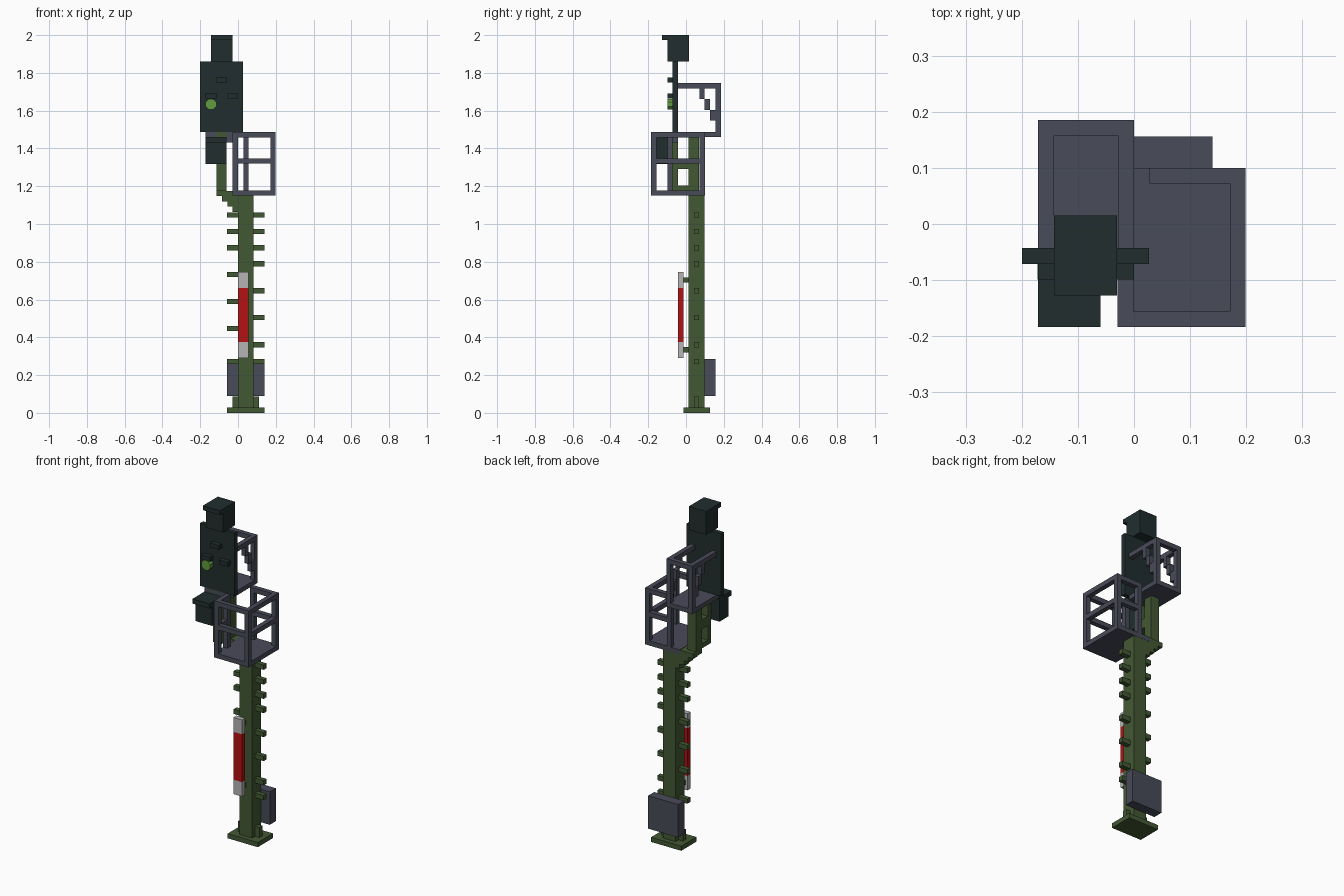
import bpy, bmesh, math


def material(name, rgb):
    m = bpy.data.materials.new(name)
    m.diffuse_color = (*rgb, 1)
    return m


GREEN = material("mast green", (0.055, 0.098, 0.034))
GREY = material("slate grey", (0.066, 0.070, 0.098))
DARK = material("dark green black", (0.015, 0.027, 0.027))
RED = material("red", (0.45, 0.006, 0.006))
WHITE = material("pale grey", (0.46, 0.46, 0.46))
LIME = material("lime green", (0.12, 0.33, 0.05))
T = 0.028  # thickness of bars and rungs


def build(name, mat, boxes):
    """One object from boxes given as (x0, x1, y0, y1, z0, z1)."""
    bm = bmesh.new()
    for x0, x1, y0, y1, z0, z1 in boxes:
        vs = bmesh.ops.create_cube(bm, size=1)["verts"]
        for v in vs:
            v.co.x = x1 if v.co.x > 0 else x0
            v.co.y = y1 if v.co.y > 0 else y0
            v.co.z = z1 if v.co.z > 0 else z0
    me = bpy.data.meshes.new(name)
    bm.to_mesh(me)
    bm.free()
    me.materials.append(mat)
    ob = bpy.data.objects.new(name, me)
    bpy.context.collection.objects.link(ob)
    return ob


# Base, mast and feet
build("base_plate", GREEN, [(-0.058, 0.14, -0.014, 0.128, 0, T)])
build("mast", GREEN, [(0, 0.083, 0.014, 0.099, T, 1.15)])
build("base_ribs", GREEN, [(-0.03, 0, 0.042, 0.07, T, 0.088),
                           (0.083, 0.112, 0.042, 0.07, T, 0.088)])
build("rear_cabinet", GREY, [(-0.058, 0.14, 0.099, 0.156, 0.09, 0.286)])

# Climbing rungs on both sides
left = [0.272, 0.447, 0.59, 0.733, 0.875, 0.96, 1.048]
right = [0.272, 0.36, 0.505, 0.647, 0.79, 0.875, 0.96, 1.048]
build("climbing_rungs", GREEN,
      [(-0.058, 0, 0.042, 0.07, z - T / 2, z + T / 2) for z in left] +
      [(0.083, 0.14, 0.042, 0.07, z - T / 2, z + T / 2) for z in right])

# Striped marker plate
build("marker_red", RED, [(0, 0.056, -0.043, -0.014, 0.376, 0.66)])
build("marker_ends", WHITE, [(0, 0.056, -0.043, -0.014, 0.29, 0.376),
                             (0, 0.056, -0.043, -0.014, 0.66, 0.746)])
build("marker_brackets", GREEN, [(0.014, 0.042, -0.014, 0.014, z, z + T)
                                 for z in (0.32, 0.69)])

# Stepped arm leading from the mast to the offset upper column
build("offset_arm", GREEN,
      [(-0.028 * (i + 1), 0, 0.014, 0.099, 1.064 + 0.028 * i, 1.092 + 0.028 * i)
       for i in range(3)] + [(-0.114, 0, 0.014, 0.099, 1.148, 1.176)])

# Upper column with windows between two legs
build("upper_column", GREEN,
      [(-0.114, -0.06, 0.014, 0.07, 1.176, 1.46),
       (-0.114, -0.06, -0.071, -0.043, 1.176, 1.487)] +
      [(-0.114, -0.06, -0.043, 0.014, z0, z1)
       for z0, z1 in ((1.176, 1.204), (1.29, 1.346))])

# Lower basket
X0, X1, Y0, Y1, Z0, Z1 = -0.029, 0.199, -0.184, 0.1, 1.15, 1.487
bars = []
for x, y in ((X0, Y0), (X1 - T, Y0), (X1 - T, Y1 - T), (X0, -0.099), (0.028, Y1 - T)):
    bars.append((x, x + T, y, y + T, Z0 + T, Z1 - T))
for z in (1.32, Z1 - T):
    bars += [(X0, X1, Y0, Y0 + T, z, z + T),
             (X1 - T, X1, Y0 + T, Y1 - T, z, z + T),
             (X0, X0 + T, Y0 + T, -0.071, z, z + T),
             (0.028, X1, Y1 - T, Y1, z, z + T)]
build("lower_basket_floor", GREY, [(X0, X1, Y0, Y1, Z0, Z0 + T)])
build("lower_basket_rails", GREY, bars)

# Upper basket with stair-stepped side braces
build("upper_basket_floor", GREY, [(-0.171, 0, -0.043, 0.185, 1.46, 1.487)])
bars = [(-0.171, 0, 0.157, 0.185, 1.718, 1.746)]
for x in (-0.171, -T):
    bars += [(x, x + T, 0.157, 0.185, 1.487, 1.718),
             (x, x + T, -0.043, 0.157, 1.718, 1.746)]
    bars += [(x, x + T, 0.071 + T * i, 0.099 + T * i, 1.661 - 0.057 * i, 1.718 - 0.057 * i)
             for i in range(3)]
build("upper_basket_rails", GREY, bars)
build("head_bracket", GREY, [(-0.171, -0.03, -0.071, -0.043, 1.46, 1.487),
                             (-0.06, -0.029, -0.071, -0.043, 1.432, 1.46)])

# Signal head: board, lamp hoods and top box with visor
build("signal_board", DARK, [(-0.2, 0.027, -0.071, -0.043, 1.487, 1.86)])
build("lamp_hoods", DARK, [(x, x + 0.057, -0.099, -0.071, z, z + 0.026)
                           for x, z in ((-0.171, 1.664), (-0.057, 1.664), (-0.114, 1.75))])
build("top_box", DARK, [(-0.143, -0.03, -0.099, 0.015, 1.86, 2.0)])
build("top_visor", DARK, [(-0.143, -0.03, -0.127, -0.099, 1.974, 2.0)])

# Lit eight-sided lamp
bpy.ops.mesh.primitive_cylinder_add(vertices=8, radius=0.031, depth=0.028,
                                    location=(-0.143, -0.085, 1.634),
                                    rotation=(math.pi / 2, math.pi / 8, 0))
lamp = bpy.context.object
lamp.name = "lit_lamp"
lamp.data.materials.append(LIME)

# Lower side signal box with visor
build("side_box", DARK, [(-0.171, -0.06, -0.157, -0.071, 1.318, 1.46)])
build("side_box_visor", DARK, [(-0.171, -0.06, -0.184, -0.157, 1.432, 1.46)])
